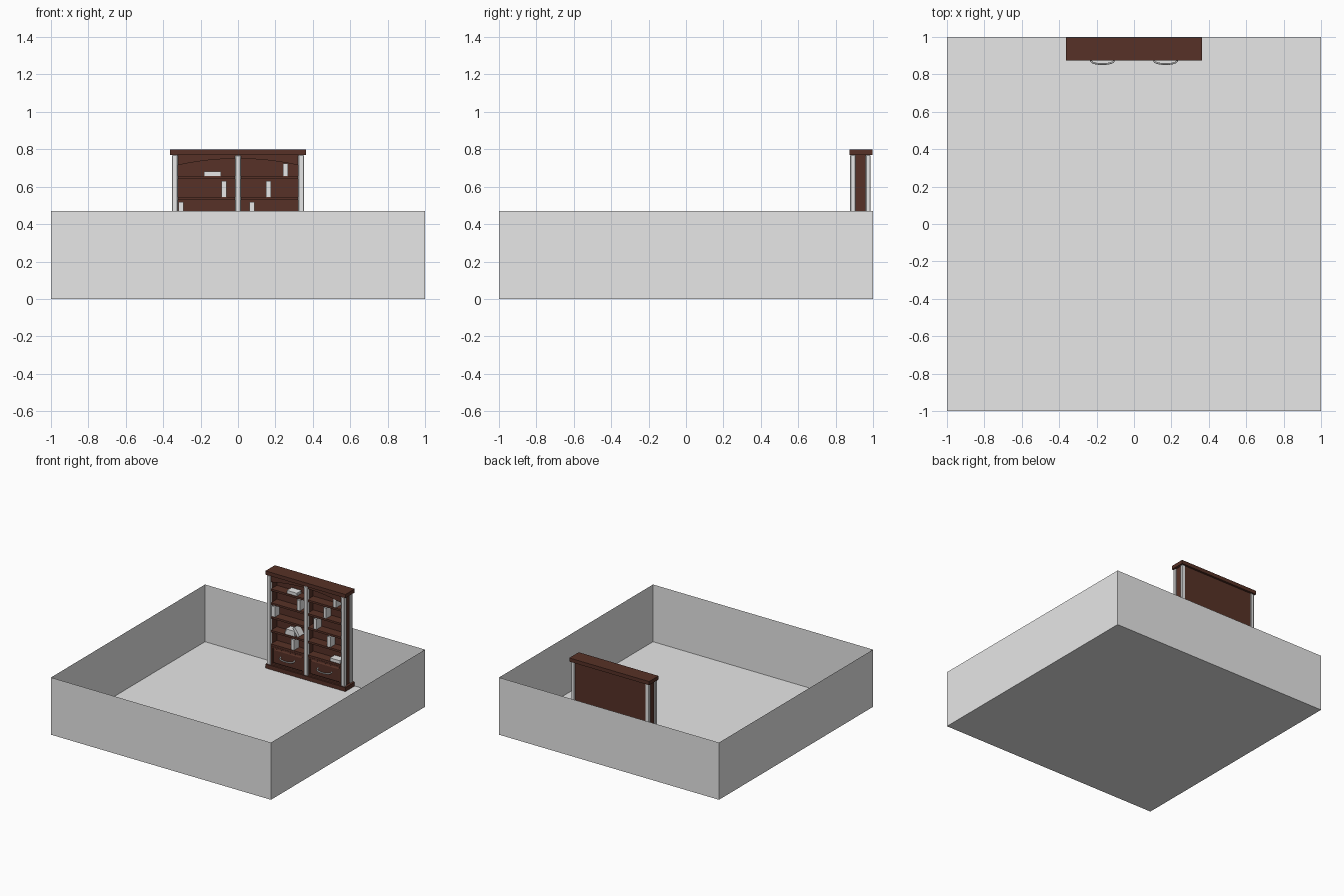
import bpy, bmesh, math
from mathutils import Matrix, Vector

cube = bpy.data.objects.get("Cube")
if cube:
    bpy.data.objects.remove(cube, do_unlink=True)


def material(name, color):
    m = bpy.data.materials.new(name)
    m.use_nodes = True
    m.diffuse_color = (*color, 1)
    m.node_tree.nodes["Principled BSDF"].inputs["Base Color"].default_value = (*color, 1)
    return m


WOOD = material("dark brown wood", (0.095, 0.031, 0.02))
GREY = material("light grey", (0.8, 0.8, 0.8))


def finish(name, bm, mat):
    bmesh.ops.recalc_face_normals(bm, faces=bm.faces)
    me = bpy.data.meshes.new(name)
    bm.to_mesh(me)
    bm.free()
    me.materials.append(mat)
    ob = bpy.data.objects.new(name, me)
    bpy.context.collection.objects.link(ob)
    return ob


def add_box(bm, lo, hi):
    lo, hi = Vector(lo), Vector(hi)
    mat = Matrix.Translation((lo + hi) / 2) @ Matrix.Diagonal((*(hi - lo), 1))
    return bmesh.ops.create_cube(bm, size=1, matrix=mat)["verts"]


def box(name, lo, hi, mat=WOOD, bevel=0):
    bm = bmesh.new()
    add_box(bm, lo, hi)
    ob = finish(name, bm, mat)
    if bevel:
        mod = ob.modifiers.new("chamfer", "BEVEL")
        mod.width = bevel
        mod.segments = 1
    return ob


# Open room: floor and four thin walls
bm = bmesh.new()
add_box(bm, (-1, -1, 0), (1, 1, 0.47))
lid = [f for f in bm.faces if f.normal.z > 0.5]
bmesh.ops.delete(bm, geom=lid, context="FACES_ONLY")
finish("room_shell", bm, GREY)

# Cabinet carcass
FRONT, BACK = 0.875, 0.997
box("top_board", (-0.363, FRONT, 0.77), (0.363, BACK, 0.80))
box("plinth", (-0.363, FRONT, 0.002), (0.363, BACK, 0.035))
box("back_panel", (-0.33, 0.965, 0.035), (0.33, 0.98, 0.77))
box("centre_divider", (-0.008, 0.9, 0.035), (0.008, 0.967, 0.77))
for side, s in (("left", 1), ("right", -1)):
    xs = sorted((s * 0.322, s * 0.342))
    box(f"{side}_side_panel", (xs[0], 0.89, 0.035), (xs[1], 0.975, 0.77))
    xs = sorted((s * 0.321, s * 0.353))
    for end, y0, y1 in (("front", 0.877, 0.907), ("back", 0.96, 0.987)):
        box(f"{side}_{end}_post", (xs[0], y0, 0.035), (xs[1], y1, 0.77), GREY, 0.004)
box("centre_post", (-0.016, 0.877, 0.035), (0.016, 0.907, 0.768), GREY, 0.004)

# Shelves, evenly spaced above the drawers
SHELVES = [0.206 + 0.113 * i for i in range(5)]
for i, z in enumerate(SHELVES):
    box(f"shelf_{i + 1}", (-0.325, 0.888, z - 0.016), (0.325, 0.967, z))

# Arched valance under the top board
bm = bmesh.new()
steps = 16
pts = [(-0.322, 0.77), (0.322, 0.77)]
for i in range(steps + 1):
    x = 0.322 * (1 - 2 * i / steps)
    pts.append((x, 0.715 + 0.035 * (1 - (x / 0.322) ** 2)))
face = bm.faces.new([bm.verts.new((x, 0.885, z)) for x, z in pts])
new = bmesh.ops.extrude_face_region(bm, geom=[face])["geom"]
bmesh.ops.translate(bm, vec=(0, 0.012, 0), verts=[v for v in new if isinstance(v, bmesh.types.BMVert)])
finish("arched_valance", bm, WOOD)


# Drawers with a stepped, raised front and a curved pull
def drawer(side, s):
    cx = s * 0.169
    bm = bmesh.new()
    add_box(bm, (cx - 0.15, 0.886, 0.037), (cx + 0.15, 0.96, 0.19))
    bm.normal_update()
    front = [f for f in bm.faces if f.normal.y < -0.5]
    bmesh.ops.inset_region(bm, faces=front, thickness=0.018)
    bmesh.ops.inset_region(bm, faces=front, thickness=0.006, depth=-0.007)
    bmesh.ops.inset_region(bm, faces=front, thickness=0.014, depth=0.006)
    finish(f"{side}_drawer", bm, WOOD)

    curve = bpy.data.curves.new(f"{side}_drawer_pull", "CURVE")
    curve.dimensions = "3D"
    curve.bevel_depth = 0.005
    curve.bevel_resolution = 2
    curve.use_fill_caps = True
    sp = curve.splines.new("POLY")
    n = 12
    sp.points.add(n)
    for i, p in enumerate(sp.points):
        a = math.pi * i / n
        bow = math.sin(a) ** 0.5 if 0 < i < n else 0
        p.co = (cx - 0.063 * math.cos(a), 0.888 - 0.033 * bow, 0.122 - 0.01 * bow, 1)
    curve.materials.append(GREY)
    ob = bpy.data.objects.new(f"{side}_drawer_pull", curve)
    bpy.context.collection.objects.link(ob)


drawer("left", 1)
drawer("right", -1)


# Books: two boards, a spine and a recessed page block
def book(name, x, z, thick=0.028, tall=0.085, deep=0.062, flat=False, lean=0):
    bm = bmesh.new()
    t, h = thick / 2, 0.004
    add_box(bm, (-t, 0, 0), (h - t, deep, tall))
    add_box(bm, (t - h, 0, 0), (t, deep, tall))
    add_box(bm, (h - t, 0, 0), (t - h, h, tall))
    add_box(bm, (h - t, h, 0.003), (t - h, deep - 0.003, tall - 0.003))
    if flat:
        turn = Matrix.Translation((-tall / 2, 0, t)) @ Matrix.Rotation(math.pi / 2, 4, "Y")
    else:
        turn = Matrix.Rotation(lean, 4, "Y")
    bmesh.ops.transform(bm, matrix=Matrix.Translation((x, 0.893, z)) @ turn, verts=bm.verts)
    finish(name, bm, GREY)


s1, s2, s3, s4, s5 = SHELVES
book("top_flat_book", -0.136, s5, 0.024, 0.09, flat=True)
book("top_standing_book", 0.253, s5, 0.026, 0.065)
book("upper_right_book", -0.075, s4)
book("upper_left_book", 0.163, s4, 0.026)
book("middle_right_book", -0.305, s3)
book("middle_left_book", 0.075, s3)
book("stack_lower_book", -0.155, s2, 0.024, 0.09, flat=True)
book("stack_upper_book", -0.15, s2 + 0.024, 0.02, 0.08, flat=True)
book("leaning_book", -0.075, s2 + 0.008, 0.022, 0.08, lean=-0.6)
book("lower_standing_book", 0.2, s2)
book("bottom_standing_book", -0.13, s1)
book("bottom_flat_book", 0.255, s1, 0.026, 0.09, flat=True)
